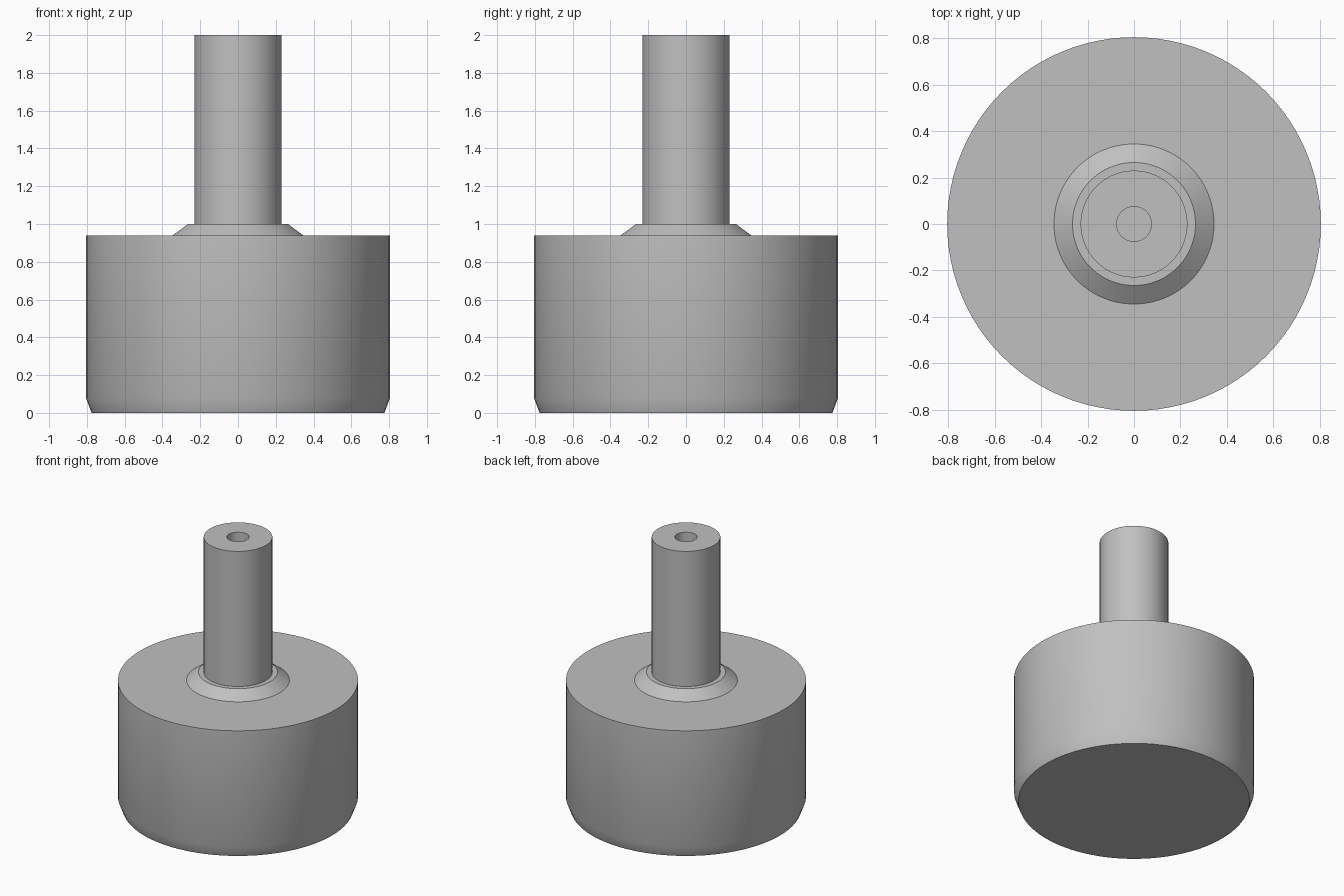
import bpy
import bmesh
import math
from mathutils import Vector

SEGMENTS = 96

cube = bpy.data.objects.get("Cube")
if cube:
    bpy.data.objects.remove(cube, do_unlink=True)

# One plain metal grey for everything
grey = bpy.data.materials.new("metal_grey")
colour = (0.53, 0.53, 0.53, 1.0)
grey.diffuse_color = colour
grey.use_nodes = True
grey.node_tree.nodes["Principled BSDF"].inputs["Base Color"].default_value = colour


def lathe(name, profile):
    """Spin a (radius, height) profile around the z axis."""
    bm = bmesh.new()
    verts = [bm.verts.new((r, 0, z)) for r, z in profile]
    edges = [bm.edges.new(pair) for pair in zip(verts, verts[1:])]
    bmesh.ops.spin(bm, geom=verts + edges, cent=Vector(), axis=Vector((0, 0, 1)),
                   angle=math.tau, steps=SEGMENTS, use_merge=True)
    bmesh.ops.remove_doubles(bm, verts=bm.verts, dist=1e-5)
    bmesh.ops.recalc_face_normals(bm, faces=bm.faces)
    mesh = bpy.data.meshes.new(name)
    bm.to_mesh(mesh)
    bm.free()
    mesh.materials.append(grey)
    obj = bpy.data.objects.new(name, mesh)
    bpy.context.collection.objects.link(obj)
    bpy.ops.object.select_all(action="DESELECT")
    obj.select_set(True)
    bpy.context.view_layer.objects.active = obj
    bpy.ops.object.shade_smooth_by_angle(angle=math.radians(30))
    return obj


# Heavy body with a tapered foot and a conical collar on top
lathe("body", [(0, 0), (0.775, 0), (0.805, 0.08), (0.805, 0.94),
               (0.345, 0.94), (0.265, 1.0), (0, 1.0)])

# Upright shaft with a blind centre hole
lathe("shaft", [(0.23, 1.0), (0.23, 2.0), (0.075, 2.0), (0.075, 1.5), (0, 1.5)])
